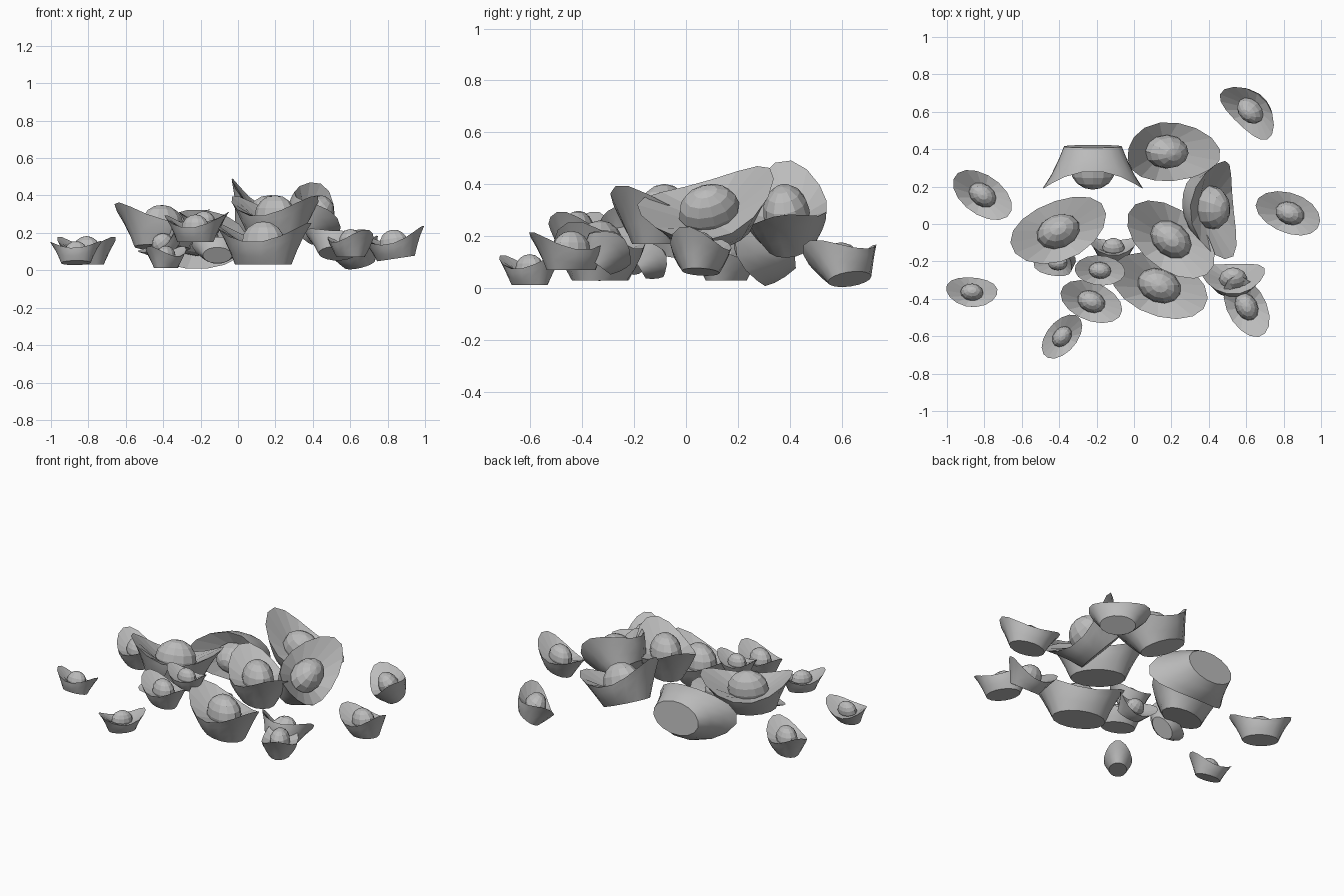
import bpy, bmesh
from math import sin, cos, pi, radians
from mathutils import Matrix, Vector

cube = bpy.data.objects.get("Cube")
if cube:
    bpy.data.objects.remove(cube, do_unlink=True)

SIDES = 16

metal = bpy.data.materials.new("plain_grey")
metal.use_nodes = True
GREY = (0.5, 0.5, 0.5, 1)
metal.diffuse_color = GREY
metal.node_tree.nodes["Principled BSDF"].inputs["Base Color"].default_value = GREY


def make_ingot():
    """Boat-shaped ingot: flat oval foot, flaring wall, raised tips, domed middle."""
    bm = bmesh.new()
    angles = [2 * pi * (i + 0.5) / SIDES for i in range(SIDES)]

    def ring(rx, ry, height):
        return [bm.verts.new((rx * cos(a), ry * sin(a), height(a))) for a in angles]

    def bridge(lower, upper, smooth):
        for i in range(SIDES):
            j = (i + 1) % SIDES
            bm.faces.new((lower[i], lower[j], upper[j], upper[i])).smooth = smooth

    def rim_height(a):
        return 0.12 + 0.108 * cos(a) ** 2

    # Outer wall, straight towards the tips and bulging along the sides
    wall = []
    for t, flare_x, flare_y in ((0, 0, 0), (0.35, 0.28, 0.5), (0.7, 0.62, 0.85), (1, 1, 1)):
        wall.append(ring(0.157 + 0.114 * flare_x, 0.1 + 0.06 * flare_y,
                         lambda a, t=t: t * rim_height(a)))
    bm.faces.new(wall[0][::-1])
    for lower, upper in zip(wall, wall[1:]):
        bridge(lower, upper, True)

    # Faceted inner slope down to the dome
    inner = ring(0.1, 0.075, lambda a: 0.1)
    bridge(wall[-1], inner, False)
    for loop in (wall[0], wall[-1]):
        for i in range(SIDES):
            bm.edges.get((loop[i], loop[(i + 1) % SIDES])).smooth = False
    bm.faces.new(inner)

    # Faceted dome
    shape = Matrix.Translation((0, 0, 0.12)) @ Matrix.Diagonal((0.12, 0.09, 0.112, 1))
    bmesh.ops.create_uvsphere(bm, u_segments=12, v_segments=8, radius=1, matrix=shape)

    mesh = bpy.data.meshes.new("ingot")
    bm.to_mesh(mesh)
    bm.free()
    mesh.materials.append(metal)
    return mesh


ingot_mesh = make_ingot()


def place(name, foot, scale, yaw, up=(0, 0, 1)):
    """Stand an ingot on its foot centre, long side along yaw, leaning along up."""
    z = Vector(up).normalized()
    along = Vector((cos(radians(yaw)), sin(radians(yaw)), 0))
    x = (along - z * along.dot(z)).normalized()
    turn = Matrix((x, z.cross(x), z)).transposed().to_4x4()
    ob = bpy.data.objects.new(name, ingot_mesh)
    ob.matrix_world = Matrix.Translation(foot) @ turn @ Matrix.Scale(scale, 4)
    bpy.context.collection.objects.link(ob)


# Large ingots in the heap
place("large_ingot_front", (0.135, -0.33, 0.03), 1, -21)
place("large_ingot_middle", (0.198, -0.083, 0.17), 1, -38)
place("large_ingot_right", (-0.405, -0.06, 0.12), 1, 24, (0, 0.17, 1))
place("large_ingot_leaning", (0.33, 0.105, 0.215), 1, 109, (0.68, -0.13, 0.68))
place("large_ingot_back", (0.127, 0.405, 0.18), 1, -4, (0.38, -0.15, 0.9))
place("large_ingot_on_side", (-0.22, 0.415, 0.175), 1, 0, (0, -1, -0.08))

# Small ingots scattered around and between
place("small_ingot_far_right", (-0.867, -0.38, 0.04), 0.51, -5, (0, 0.25, 1))
place("small_ingot_back_right", (-0.81, 0.155, 0.03), 0.66, -35)
place("small_ingot_back_left", (0.65, 0.63, 0.035), 0.66, -42, (-0.35, -0.3, 0.9))
place("small_ingot_far_left", (0.845, 0.057, 0.063), 0.67, -20, (-0.15, 0, 1))
place("small_ingot_front_left", (0.602, -0.442, 0.07), 0.65, -62)
place("small_ingot_tipped", (0.53, -0.34, 0.09), 0.63, 2, (0, 0.6, 0.8))
place("small_ingot_wedged", (-0.11, -0.18, 0.08), 0.5, 0, (0, 0.85, 0.5))
place("small_ingot_top", (-0.182, -0.248, 0.2), 0.5, -5)
place("small_ingot_stacked", (-0.228, -0.415, 0.15), 0.64, -22)
place("small_ingot_buried", (-0.37, -0.19, 0.1), 0.48, 10, (-0.6, -0.25, 0.75))
place("small_ingot_front_right", (-0.385, -0.602, 0.013), 0.51, 50)
